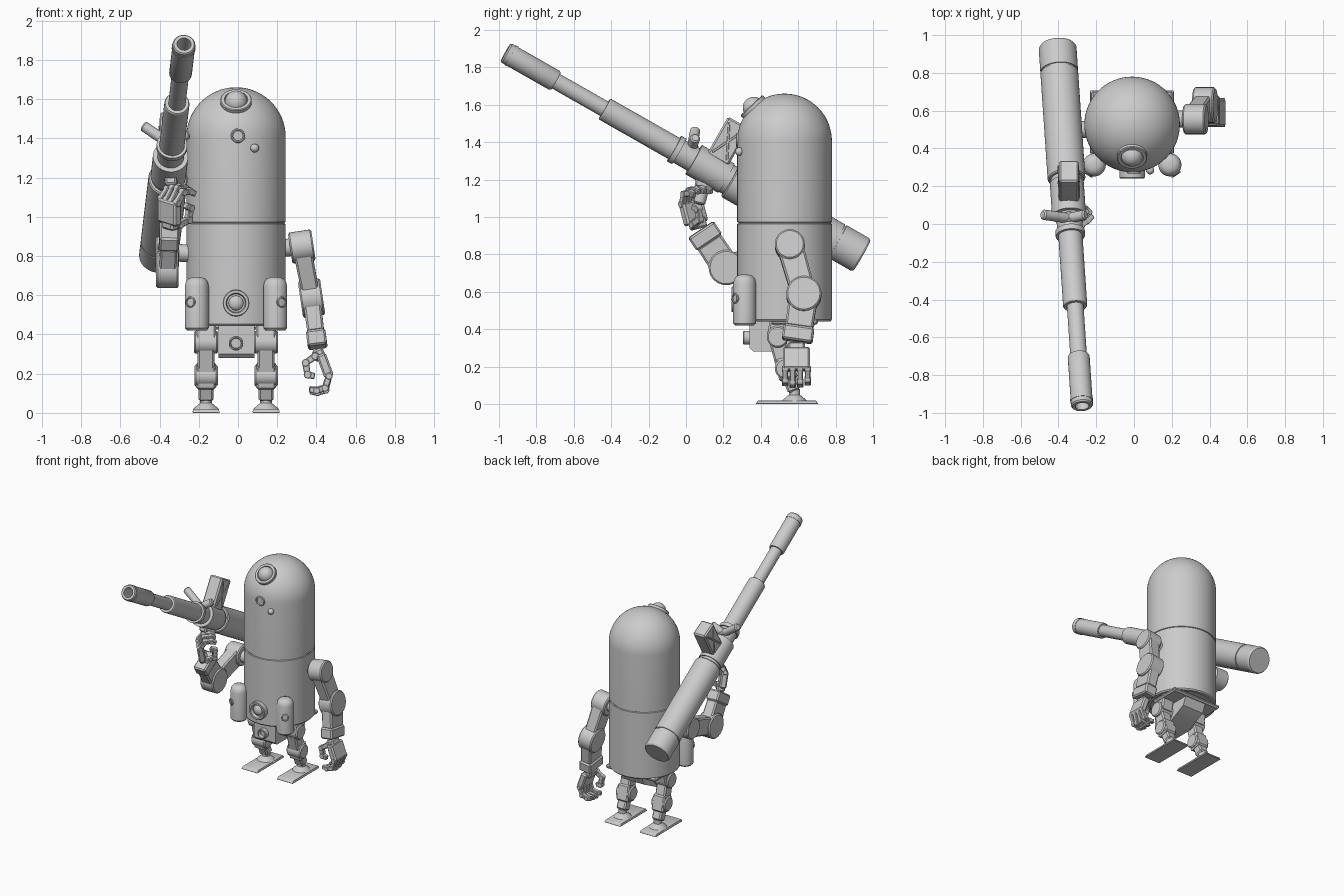
import bpy, bmesh
from math import sin, cos, pi, radians
from mathutils import Vector as V, Matrix

if "Cube" in bpy.data.objects:
    bpy.data.objects.remove(bpy.data.objects["Cube"])


def finish(name, bm, matrix=None):
    bmesh.ops.remove_doubles(bm, verts=bm.verts, dist=1e-5)
    bmesh.ops.recalc_face_normals(bm, faces=bm.faces)
    me = bpy.data.meshes.new(name)
    bm.to_mesh(me)
    bm.free()
    if matrix:
        me.transform(matrix)
    me.shade_smooth()
    me.set_sharp_from_angle(angle=radians(32))
    ob = bpy.data.objects.new(name, me)
    bpy.context.collection.objects.link(ob)
    return ob


def frame(p, direction, xhint=(1, 0, 0)):
    z = V(direction).normalized()
    x = V(xhint)
    x = x - z * x.dot(z)
    if x.length < 1e-3:
        x = z.orthogonal()
    x.normalize()
    y = z.cross(x)
    m = Matrix((x, y, z)).transposed().to_4x4()
    m.translation = V(p)
    return m


def lathe(name, profile, matrix, n=40):
    bm = bmesh.new()
    rings = [[bm.verts.new((r * cos(2 * pi * i / n), r * sin(2 * pi * i / n), z))
              for i in range(n)] for r, z in profile]
    for a, b in zip(rings, rings[1:]):
        for i in range(n):
            bm.faces.new((a[i], a[(i + 1) % n], b[(i + 1) % n], b[i]))
    bmesh.ops.dissolve_degenerate(bm, dist=1e-6, edges=bm.edges)
    return finish(name, bm, matrix)


def rod(name, a, b, r, r2=None, n=32, c=.008):
    a, b = V(a), V(b)
    L = (b - a).length
    r2 = r2 or r
    return lathe(name, [(0, 0), (r - c, 0), (r, c), (r2, L - c), (r2 - c, L), (0, L)],
                 frame(a, b - a), n)


def bar(name, a, b, w, d, hint=(1, 0, 0), taper=1, bevel=.01):
    a, b = V(a), V(b)
    bm = bmesh.new()
    bmesh.ops.create_cube(bm, size=1)
    L = (b - a).length
    for v in bm.verts:
        k = taper if v.co.z > 0 else 1
        v.co = (v.co.x * w * k, v.co.y * d * k, (v.co.z + .5) * L)
    bmesh.ops.bevel(bm, geom=bm.edges[:], offset=bevel, segments=1, affect='EDGES')
    return finish(name, bm, frame(a, b - a, hint))


def boss(name, p, direction, r, h):
    return lathe(name, [(0, -.03), (r, -.03), (r, h - .004), (r - .004, h), (r * .75, h),
                        (r * .68, h * .3), (0, h * .3)], frame(p, direction), 32)


CX, CY, R = -.01, .527, .253

# Capsule body with a waist groove
dome = [(R * cos(i * pi / 32), 1.407 + R * sin(i * pi / 32)) for i in range(17)]
lathe("body_shell", [(0, .455), (.225, .455), (.225, .443), (.245, .443), (R, .452), (R, .963),
                     (.247, .966), (.247, .971), (R, .974)] + dome, frame((CX, CY, 0), (0, 0, 1)), 64)

# Eye, face sensor and belly port
eye_dir = V((0, -.68, .73)).normalized()
eye = V((CX, CY, 1.407)) + eye_dir * .243
boss("eye_socket", eye, eye_dir, .08, .018)
ball = [(.058 * sin(i * pi / 16), -.058 * cos(i * pi / 16)) for i in range(17)]
lathe("eye_ball", ball, frame(eye, eye_dir), 32)
boss("face_sensor", (0, .277, 1.413), (0, -1, 0), .037, .01)
lathe("face_bead", [(r * .38, z * .38) for r, z in ball], frame((.085, .285, 1.35), (0, -1, 0)), 20)
boss("belly_port", (CX, .275, .56), (0, -1, 0), .068, .033)
lathe("belly_lens", [(r * .65, z * .4) for r, z in ball], frame((CX, .265, .56), (0, -1, 0)), 24)

# Pelvis with front port
bm = bmesh.new()
prof = [(.34, .45), (.34, .30), (.36, .28), (.50, .28), (.66, .36), (.70, .45)]
face = bm.faces.new([bm.verts.new((-.1, y, z)) for y, z in prof])
ext = bmesh.ops.extrude_face_region(bm, geom=[face])
for v in ext["geom"]:
    if isinstance(v, bmesh.types.BMVert):
        v.co.x = .085
finish("pelvis", bm)
bar("hip_plate", (CX, .58, .425), (CX, .58, .455), .43, .25)
boss("pelvis_port", (CX, .345, .355), (0, -1, 0), .037, .04)

for s, side in ((-1, "right"), (1, "left")):
    def X(x):
        return CX + s * x

    # Waist canisters
    c = V((X(.2), .313, 0))
    lathe(side + "_canister", [(0, .42), (.05, .42), (.061, .432), (.061, .645), (.055, .67),
                               (.04, .686), (.02, .692), (0, .692)], frame(c, (0, 0, 1)), 32)
    bar(side + "_canister_mount", c + V((0, 0, .56)), (X(.15), .40, .56), .04, .1)
    out = V((s * .55, -.83, 0))
    boss(side + "_canister_dial", c + out * .058 + V((0, 0, .565)), out, .028, .008)

    # Leg
    x = X(.153)
    hip, knee, ankle = V((x, .49, .36)), V((x, .53, .19)), V((x, .58, .07))
    rod(side + "_hip_joint", hip - V((.062, 0, 0)), hip + V((.062, 0, 0)), .058)
    bar(side + "_hip_block", (x, .51, .45), (x, .49, .35), .10, .12)
    bar(side + "_thigh", hip + V((0, 0, -.02)), knee, .085, .09)
    rod(side + "_knee_joint", knee - V((.06, 0, 0)), knee + V((.06, 0, 0)), .055)
    bar(side + "_knee_block", (x, .52, .25), (x, .55, .13), .10, .10)
    bar(side + "_shin", knee, ankle, .075, .07)
    lathe(side + "_ankle", [(0, .015), (.068, .015), (.06, .025), (.03, .05), (.03, .08), (0, .08)],
          frame((x, .58, 0), (0, 0, 1)), 24)
    bar(side + "_foot", (x, .54, 0), (x, .54, .02), .14, .335, taper=.93, bevel=.003)


def arm(side, shoulder, elbow, wrist, tilt):
    sh, el, wr, t = V(shoulder), V(elbow), V(wrist), V(tilt).normalized()
    rod(side + "_shoulder_stub", (CX + (.2 if sh.x > 0 else -.2), sh.y, sh.z - .01), sh, .045)
    rod(side + "_shoulder_joint", sh - t * .06, sh + t * .06, .08)
    bar(side + "_upper_arm", sh, el, .095, .14, t, .92)
    rod(side + "_elbow_joint", el - t * .057, el + t * .057, .094)
    u = (wr - el).normalized()
    bar(side + "_forearm", el, wr - u * .065, .09, .155, t, .95)
    bar(side + "_cuff", wr - u * .072, wr + u * .01, .1, .165, t)


def hand(side, wrist, d, n, thumb_side):
    W, d, n = V(wrist), V(d).normalized(), V(n).normalized()
    n = (n - d * n.dot(d)).normalized()
    s = d.cross(n)
    P = lambda a, b, c: W + d * a + n * b + s * c
    bar(side + "_wrist", P(-.03, .01, 0), P(.03, .01, 0), .09, .06, s)
    bar(side + "_palm", P(.0, 0, 0), P(.125, 0, 0), .145, .05, s)

    def digit(name, pts, c, w):
        for k, (a, b) in enumerate(zip(pts, pts[1:])):
            p, q = P(*a, c), P(*b, c)
            bar(f"{name}_{k}", p, q, w, w * 1.05, s, .9, .004)
            rod(f"{name}_knuckle_{k}", p - s * w * .55, p + s * w * .55, w * .58, n=14, c=.003)
    for i in range(4):
        k = 1 - .06 * abs(i - 1.3)
        digit(f"{side}_finger_{i}", [(.12, 0), (.185 * k, .04), (.182 * k, .085), (.162 * k, .118)],
              (i - 1.5) * .04, .031)
    digit(side + "_thumb", [(.0, .03), (.015, .088), (.075, .1), (.095, .068)], thumb_side * .045, .034)


# Lowered arm and raised arm
arm("left", (.325, .555, .848), (.375, .63, .585), (.405, .595, .345), (1, 0, .15))
hand("left", (.422, .59, .3), (.35, 0, -.94), (-.94, 0, -.35), -1)
arm("right", (-.36, .50, .82), (-.36, .215, .73), (-.35, .085, .925), (1, 0, 0))
hand("right", (-.35, .055, .965), (0, -.25, .97), (.75, .6, .15), -1)

# Shoulder cannon, muzzle to rear cap
A, B = V((-.275, -.965, 1.88)), V((-.405, .94, .795))
ax = (B - A).normalized()
L = (B - A).length
lathe("cannon_tube", [(0, .15), (.036, .15), (.036, 0), (.052, 0), (.058, .008), (.058, .30),
                      (.053, .31), (.044, .31), (.044, .61), (.06, .61), (.064, .616), (.064, 1.04),
                      (.078, 1.04), (.078, 1.07), (.068, 1.07), (.068, 1.16), (.09, 1.16),
                      (.09, 1.36), (.083, 1.36), (.083, 1.385), (.094, 1.385), (.1, 1.392),
                      (.1, 2.035), (.094, 2.035), (.094, 2.045), (.1, 2.045), (.1, L - .012),
                      (.092, L), (0, L)], frame(A, ax), 48)
lathe("muzzle_band", [(.05, .03), (.0605, .03), (.0605, .045), (.05, .045), (.05, .03)], frame(A, ax), 40)

# Box sight on the collar, with raised cross ribs on its sides
up = V((0, .49, .87))
up = (up - ax * up.dot(ax)).normalized()
sc = V((-.345, .225, 1.405))
bar("sight_box", sc - up * .115, sc + up * .115, .105, .13)
bar("sight_mount", sc - up * .2, sc - up * .1, .06, .09)
for s in (-1, 1):
    side = V((s * .053, 0, 0))
    for k in (-1, 1):
        bar("sight_rib", sc + side - up * .09 - ax * .045 * k, sc + side + up * .09 + ax * .045 * k,
            .008, .012, bevel=.002)

# Forked pegs ahead of the sight
fork = V((-.345, .03, 1.37))
rod("peg_post", fork - up * .1, fork + up * .03, .035, .03)
rod("peg_outer", fork, (-.485, .05, 1.465), .027)
rod("peg_inner", fork, (-.255, .05, 1.425), .027)

# Hand grip under the cannon
rod("grip", (-.345, .12, 1.26), (-.335, .07, 1.07), .032)
bar("grip_base", (-.345, .12, 1.24), (-.342, .09, 1.15), .07, .12, taper=.8)
